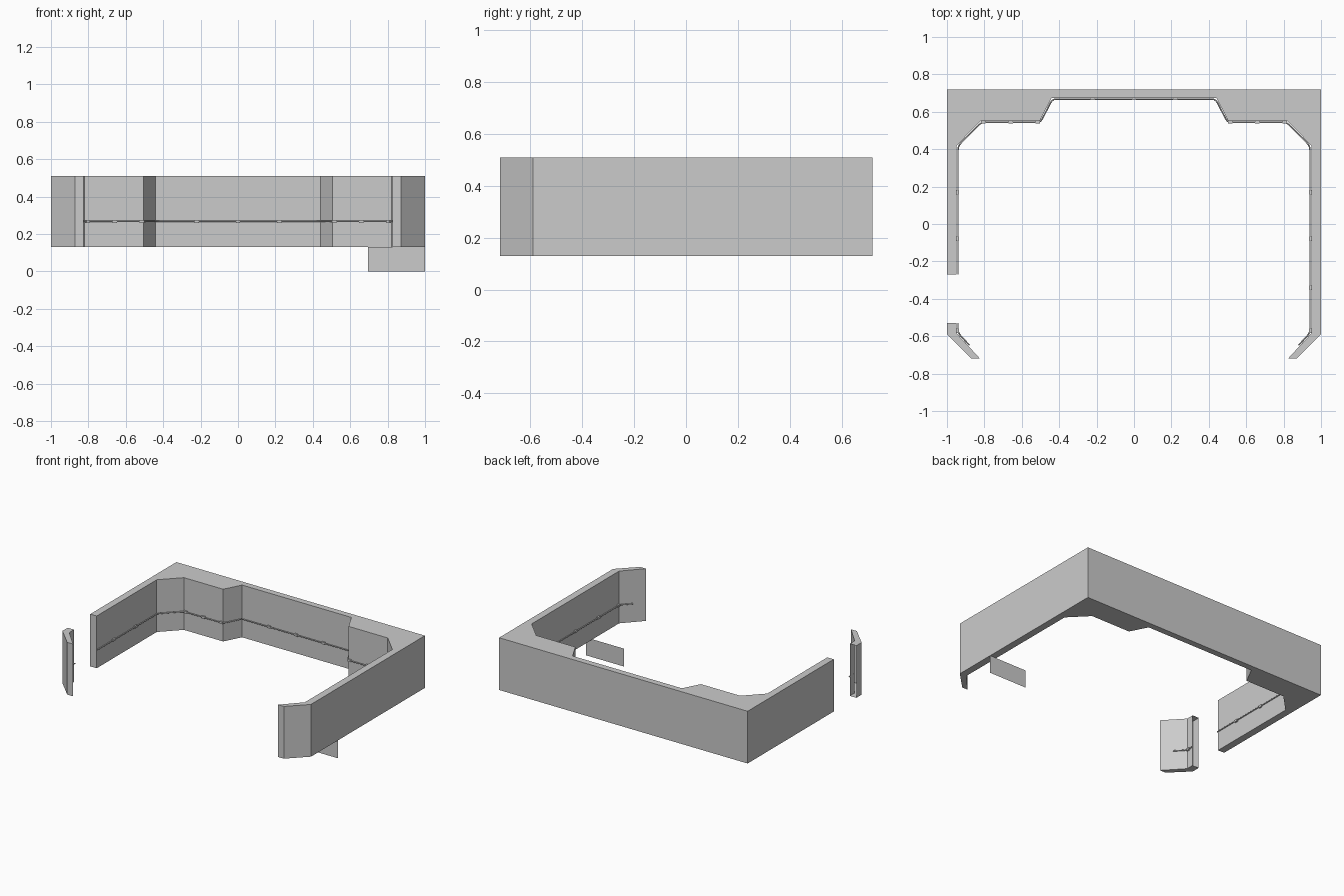
import bpy, bmesh, math
from mathutils import Vector

if "Cube" in bpy.data.objects:
    bpy.data.objects.remove(bpy.data.objects["Cube"])

Z0, Z1 = 0.13, 0.51      # wall bottom and top
RAIL_Z = 0.267


def material(name, v):
    m = bpy.data.materials.new(name)
    m.diffuse_color = (v, v, v, 1)
    m.use_nodes = True
    m.node_tree.nodes["Principled BSDF"].inputs["Base Color"].default_value = m.diffuse_color
    return m


GREY = material("light grey", 0.6)


def add_object(name, bm):
    bmesh.ops.recalc_face_normals(bm, faces=bm.faces)
    me = bpy.data.meshes.new(name)
    bm.to_mesh(me)
    bm.free()
    me.materials.append(GREY)
    ob = bpy.data.objects.new(name, me)
    bpy.context.collection.objects.link(ob)
    return ob


def extrude_outline(name, pts, open_side=None):
    """Vertical prism over a plan outline; one side may be left open."""
    bm = bmesh.new()
    lo = [bm.verts.new((x, y, Z0)) for x, y in pts]
    hi = [bm.verts.new((x, y, Z1)) for x, y in pts]
    bm.faces.new(lo[::-1])
    bm.faces.new(hi)
    n = len(pts)
    for i in range(n):
        if i != open_side:
            j = (i + 1) % n
            bm.faces.new((lo[i], lo[j], hi[j], hi[i]))
    return add_object(name, bm)


# Plan outline of the inner face, right half mirrored to the left
half = [(0.44, 0.675), (0.505, 0.55), (0.82, 0.55), (0.948, 0.42)]
back = [(-x, y) for x, y in half[::-1]] + half
left_end, right_corner = (-0.948, -0.27), (0.948, -0.585)

# Main surrounding wall
inner = [left_end] + back + [right_corner, (0.825, -0.718)]
outer = [(0.872, -0.718), (1, -0.59), (1, 0.72), (-1, 0.72), (-1, -0.27)]
extrude_outline("main_wall", inner + outer)

# Separate front left corner, open where it faces the gap
extrude_outline("front_left_wall",
                [(-1, -0.53), (-0.948, -0.53), (-0.948, -0.585),
                 (-0.825, -0.718), (-0.872, -0.718), (-1, -0.59)], open_side=0)

# Thin plate hanging below the right wall
bm = bmesh.new()
bm.faces.new([bm.verts.new((x, -0.28, z)) for x, z in
              ((0.695, 0), (1, 0), (1, Z0), (0.695, Z0))])
add_object("lower_plate", bm)


def offset_path(pts, d):
    """Move a path sideways to its right, mitring the corners."""
    p = [Vector(q) for q in pts]
    dirs = [(b - a).normalized() for a, b in zip(p, p[1:])]
    nor = [Vector((t.y, -t.x)) for t in dirs]
    out = []
    for i, q in enumerate(p):
        a, b = nor[max(i - 1, 0)], nor[min(i, len(nor) - 1)]
        out.append(q + (a + b) * d / (1 + a.dot(b)))
    return out


def round_corners(p, r, steps=5):
    out = [p[0]]
    for a, q, b in zip(p, p[1:], p[2:]):
        s, e = q + (a - q).normalized() * r, q + (b - q).normalized() * r
        for k in range(steps + 1):
            t = k / steps
            out.append(s * (1 - t) ** 2 + q * 2 * t * (1 - t) + e * t * t)
    return out + [p[-1]]


def rail(name, pts):
    path = round_corners(offset_path(pts, 0.007), 0.022)
    cu = bpy.data.curves.new(name, 'CURVE')
    cu.dimensions = '3D'
    cu.bevel_depth = 0.004
    cu.bevel_resolution = 1
    cu.use_fill_caps = True
    sp = cu.splines.new('POLY')
    sp.points.add(len(path) - 1)
    for pt, q in zip(sp.points, path):
        pt.co = (q.x, q.y, RAIL_Z, 1)
    cu.materials.append(GREY)
    ob = bpy.data.objects.new(name, cu)
    bpy.context.collection.objects.link(ob)


# Slim rail along the inner face
rail("main_rail", [left_end] + back + [right_corner, (0.885, -0.653)])
rail("front_left_rail", [(-0.885, -0.653), (-0.948, -0.585), (-0.948, -0.53)])


def bracket(x, y, angle):
    """Small block fixing the rail to the wall."""
    bm = bmesh.new()
    bmesh.ops.create_cube(bm, size=1)
    c, s = math.cos(angle), math.sin(angle)
    for v in bm.verts:
        u, w = v.co.x * 0.024, v.co.y * 0.013
        v.co = (x + u * c - w * s, y + u * s + w * c, RAIL_Z + v.co.z * 0.016)
    add_object("rail_bracket", bm)


for x in (-0.22, 0, 0.22):
    bracket(x, 0.67, 0)
for x in (0.515, 0.66, 0.805):
    for s in (-1, 1):
        bracket(s * x, 0.545, 0)
for x, y in ((-0.943, 0.17), (-0.943, -0.08), (0.943, 0.17), (0.943, -0.08),
             (0.943, -0.34), (0.943, -0.57), (-0.943, -0.57)):
    bracket(x, y, math.pi / 2)
